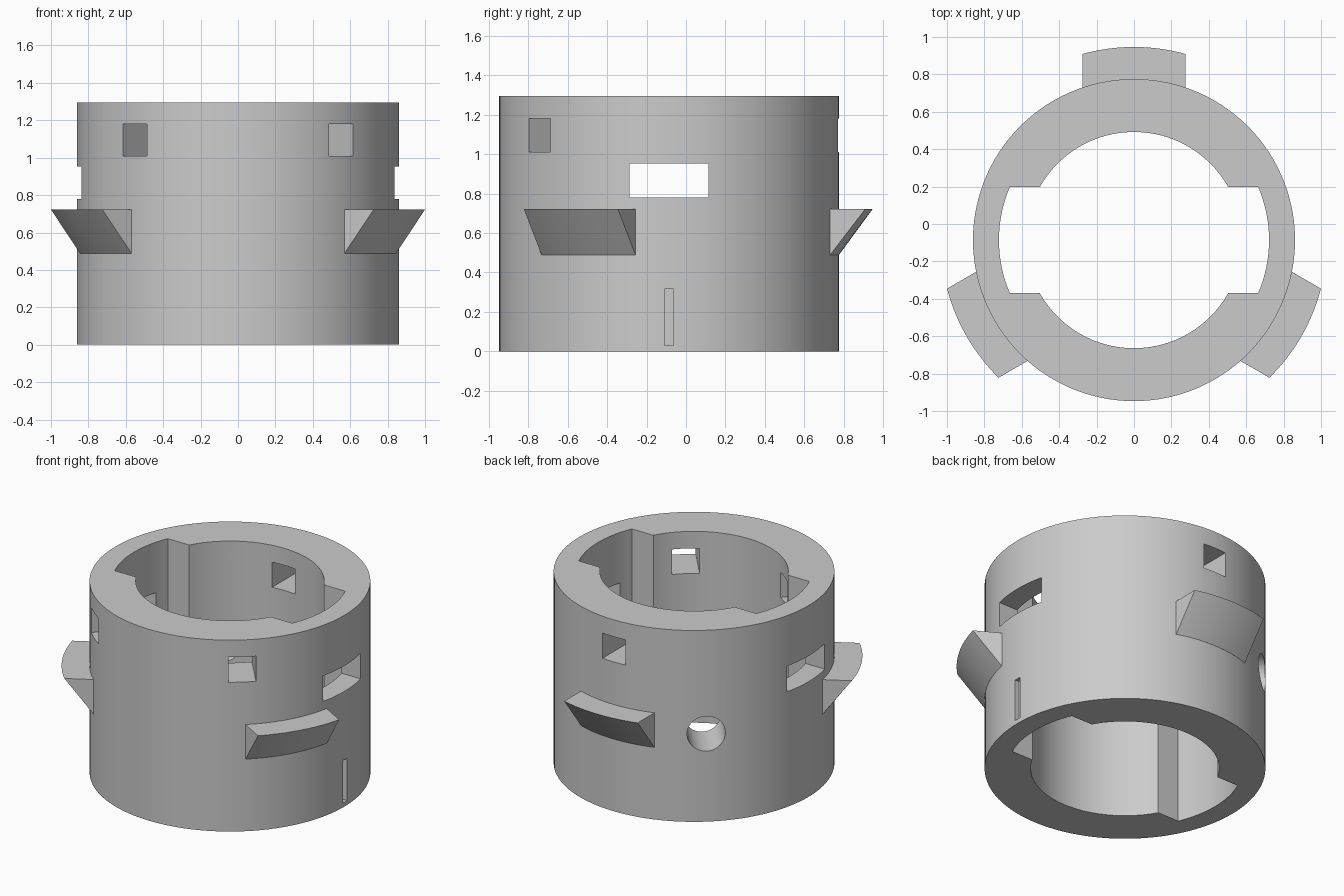
import bpy, bmesh, math
from mathutils import Matrix, Vector

if "Cube" in bpy.data.objects:
    bpy.data.objects.remove(bpy.data.objects["Cube"])

CY = -0.086                       # y of the sleeve axis
H = 1.295                         # sleeve height
R_OUT, R_BORE, R_SLOT, R_TAB = 0.861, 0.578, 0.722, 1.0325
SLOT_HALF, TAB_HALF = 0.2835, 0.275

grey = bpy.data.materials.new("plain grey")
grey.diffuse_color = (0.6, 0.6, 0.6, 1)
grey.use_nodes = True
grey.node_tree.nodes["Principled BSDF"].inputs["Base Color"].default_value = grey.diffuse_color


def arc(r, a0, a1, n):
    return [(r * math.cos(a0 + (a1 - a0) * i / n), r * math.sin(a0 + (a1 - a0) * i / n))
            for i in range(n + 1)]


def loft(name, low, high, z0, z1, matrix=Matrix()):
    """Solid between two matching outlines."""
    bm = bmesh.new()
    a = [bm.verts.new((x, y, z0)) for x, y in low]
    b = [bm.verts.new((x, y, z1)) for x, y in high]
    n = len(a)
    bm.faces.new(a[::-1])
    bm.faces.new(b)
    for i in range(n):
        j = (i + 1) % n
        bm.faces.new((a[i], a[j], b[j], b[i]))
    bmesh.ops.recalc_face_normals(bm, faces=bm.faces)
    bm.transform(Matrix.Translation((0, CY, 0)) @ matrix)
    me = bpy.data.meshes.new(name)
    bm.to_mesh(me)
    bm.free()
    me.materials.append(grey)
    ob = bpy.data.objects.new(name, me)
    bpy.context.collection.objects.link(ob)
    return ob


def block(name, x0, x1, width, z0, z1, angle=0):
    """Box cutter pointing outwards from the axis at the given angle."""
    w = width / 2
    pts = [(x0, -w), (x1, -w), (x1, w), (x0, w)]
    return loft(name, pts, pts, z0, z1, Matrix.Rotation(math.radians(angle), 4, 'Z'))


def smooth(ob):
    bpy.ops.object.select_all(action='DESELECT')
    ob.select_set(True)
    bpy.context.view_layer.objects.active = ob
    bpy.ops.object.shade_smooth_by_angle(angle=math.radians(25))


# Sleeve: round outside
ring = arc(R_OUT, 0, 2 * math.pi, 120)[:-1]
sleeve = loft("sleeve", ring, ring, 0, H)

# Bore with a wide keyway on each side
ks, kb = math.asin(SLOT_HALF / R_SLOT), math.asin(SLOT_HALF / R_BORE)
bore = []
for a in (0, math.pi):
    bore += arc(R_SLOT, a - ks, a + ks, 16) + arc(R_BORE, a + kb, a + math.pi - kb, 40)
cutters = [loft("bore_cutter", bore, bore, -0.1, H + 0.1)]

# Square holes, side windows and the shallow marking groove
for a in (90, 230, 310):
    cutters.append(block("square_hole_cutter", 0.4, 1.1, 0.17, 1.01, 1.18, a))
for a in (0, 180):
    cutters.append(block("window_cutter", 0.5, 1.1, 0.40, 0.78, 0.953, a))
cutters.append(block("groove_cutter", R_OUT - 0.03, 1.0, 0.045, 0.03, 0.317))

# Round hole at the back left
circle = arc(0.118, 0, 2 * math.pi, 40)[:-1]
cutters.append(loft("round_hole_cutter", circle, circle, 0.4, 1.1,
                    Matrix.Translation((0, 0, 0.595))
                    @ Matrix.Rotation(math.radians(130), 4, 'Z')
                    @ Matrix.Rotation(math.radians(90), 4, 'Y')))

bpy.context.view_layer.objects.active = sleeve
for c in cutters:
    m = sleeve.modifiers.new(c.name, 'BOOLEAN')
    m.operation, m.solver, m.object = 'DIFFERENCE', 'EXACT', c
    bpy.ops.object.modifier_apply(modifier=m.name)
    bpy.data.objects.remove(c)
smooth(sleeve)


# Three outer lugs with a sloping underside
def lug_outline(r_in, r_out, n=16):
    xs = [TAB_HALF * (1 - 2 * i / n) for i in range(n + 1)]
    at = lambda r: [(x, math.sqrt(r * r - x * x)) for x in xs]
    return at(r_out) + at(r_in)[::-1]


for i in range(3):
    lug = loft("lug_%d" % (i + 1), lug_outline(0.852, R_OUT), lug_outline(0.852, R_TAB),
               0.488, 0.722, Matrix.Rotation(math.radians(120 * i), 4, 'Z'))
    smooth(lug)
